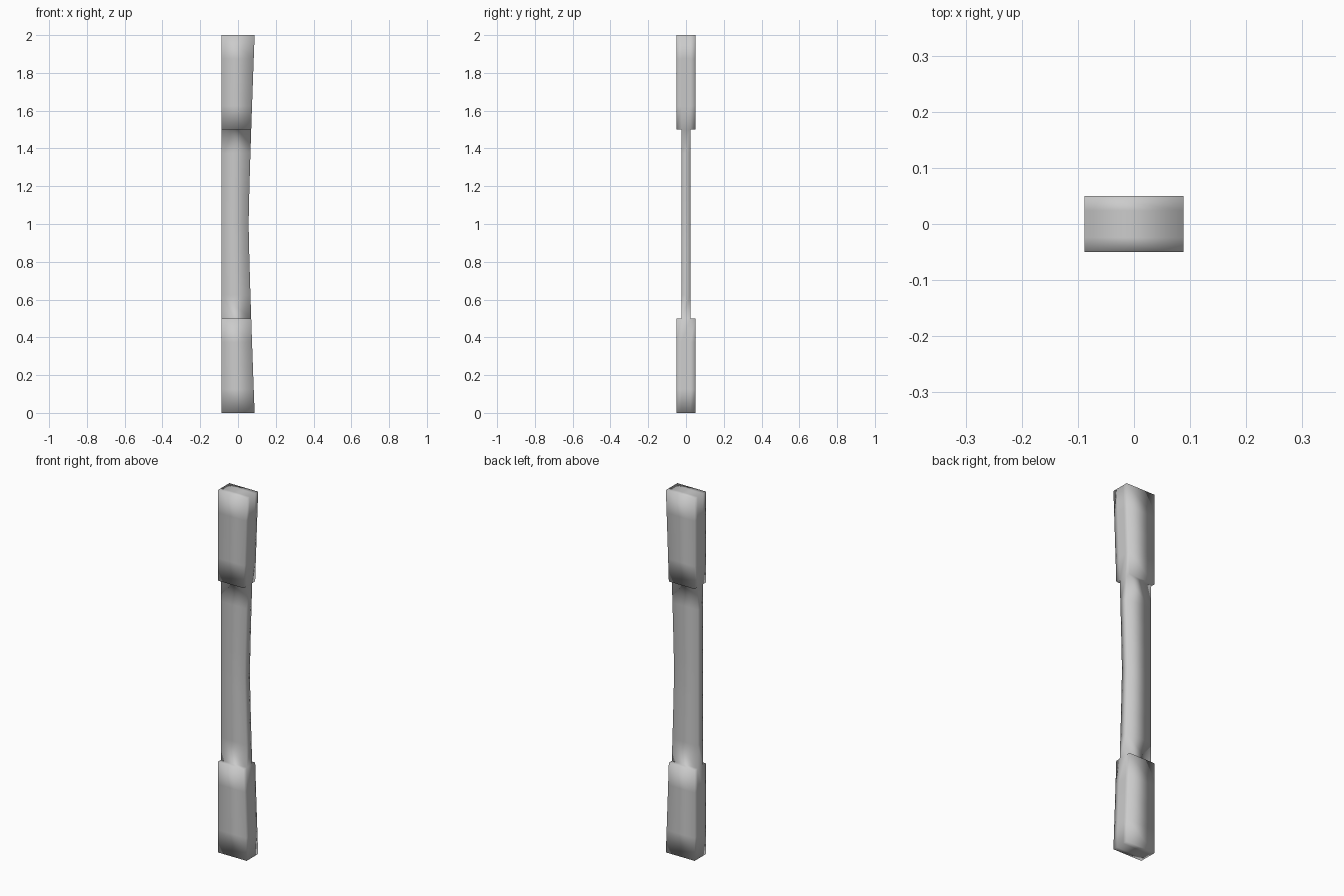
import bpy, bmesh

if "Cube" in bpy.data.objects:
    bpy.data.objects.remove(bpy.data.objects["Cube"])

LEFT = -0.088
T, G = 0.05, 0.024           # half thickness of the ends and of the grip
ROWS = [i / 8 for i in range(17)]
COLS = [-T, -G, G, T]


def right_edge(z):
    # shallow inward bow, narrowest at mid height
    return 0.056 + 0.032 * abs(z - 1) ** 1.2


bm = bmesh.new()
grid = {}


def vert(c, r):
    if (c, r) not in grid:
        grid[c, r] = bm.verts.new((LEFT, COLS[c], ROWS[r]))
    return grid[c, r]


# side outline: thick ends joined by a thin grip
for r in range(16):
    is_end = r < 4 or r >= 12
    for c in ((0, 1, 2) if is_end else (1,)):
        bm.faces.new([vert(c, r), vert(c + 1, r), vert(c + 1, r + 1), vert(c, r + 1)])

# extrude across to the bowed right edge
res = bmesh.ops.extrude_face_region(bm, geom=bm.faces[:], use_keep_orig=True)
for v in res["geom"]:
    if isinstance(v, bmesh.types.BMVert):
        v.co.x = right_edge(v.co.z)
bmesh.ops.recalc_face_normals(bm, faces=bm.faces[:])
for f in bm.faces:
    f.smooth = True

mesh = bpy.data.meshes.new("stepped_bar")
bm.to_mesh(mesh)
bm.free()
bar = bpy.data.objects.new("stepped_bar", mesh)
bpy.context.collection.objects.link(bar)
